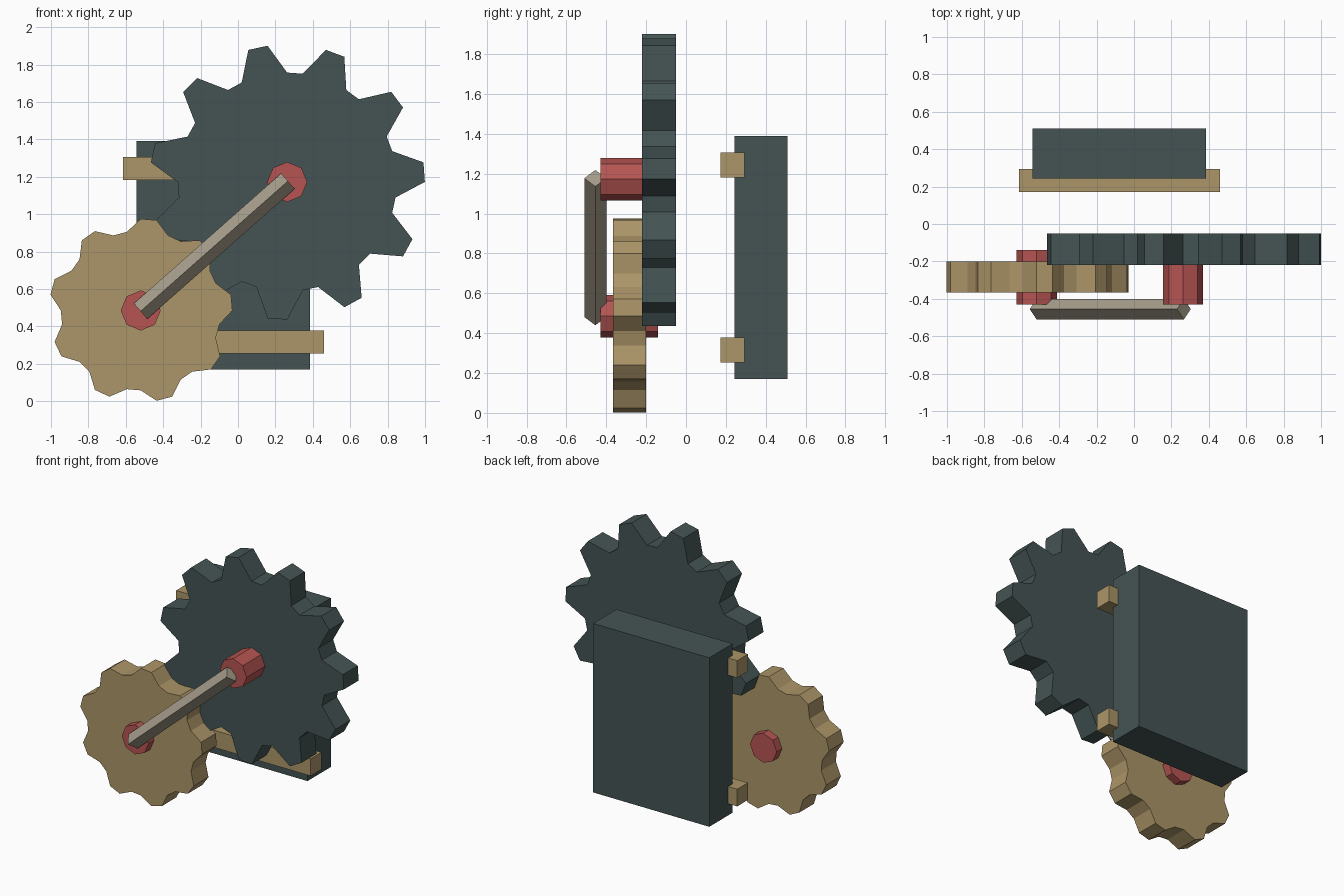
import bpy, bmesh
from math import sin, cos, radians, atan2, tau
from mathutils import Vector

cube = bpy.data.objects.get("Cube")
if cube:
    bpy.data.objects.remove(cube, do_unlink=True)


def material(name, rgb):
    """Flat material from sRGB bytes, stored as linear values."""
    colour = [((c / 255 + 0.055) / 1.055) ** 2.4 for c in rgb] + [1.0]
    mat = bpy.data.materials.new(name)
    mat.use_nodes = True
    mat.diffuse_color = colour
    mat.node_tree.nodes["Principled BSDF"].inputs["Base Color"].default_value = colour
    return mat


slate = material("dark slate", (69, 84, 84))
ochre = material("ochre", (172, 149, 104))
red = material("dusty red", (182, 85, 82))
taupe = material("pale taupe", (166, 157, 139))


def box(name, x, y, z, mat):
    bpy.ops.mesh.primitive_cube_add(size=1)
    ob = bpy.context.object
    ob.name = name
    ob.location = [sum(r) / 2 for r in (x, y, z)]
    ob.scale = [r[1] - r[0] for r in (x, y, z)]
    ob.data.materials.append(mat)


def prism(name, points, y, mat):
    """Extrude an outline in the XZ plane from y[0] to y[1]."""
    bm = bmesh.new()
    face = bm.faces.new([bm.verts.new((px, y[0], pz)) for px, pz in points])
    new = bmesh.ops.extrude_face_region(bm, geom=[face], use_keep_orig=True)["geom"]
    verts = [v for v in new if isinstance(v, bmesh.types.BMVert)]
    bmesh.ops.translate(bm, verts=verts, vec=(0, y[1] - y[0], 0))
    bmesh.ops.recalc_face_normals(bm, faces=bm.faces[:])
    mesh = bpy.data.meshes.new(name)
    bm.to_mesh(mesh)
    bm.free()
    mesh.materials.append(mat)
    bpy.context.collection.objects.link(bpy.data.objects.new(name, mesh))


def gear(name, centre, teeth, tip, root, phase, y, mat):
    """Each tooth pitch is split into four equal arcs: tip, flank, root, flank."""
    step = tau / teeth
    points = []
    for i in range(teeth):
        middle = radians(phase) + i * step
        for k, r in ((-1.5, root), (-0.5, tip), (0.5, tip), (1.5, root)):
            a = middle + k * step / 4
            points.append((centre[0] + r * cos(a), centre[1] + r * sin(a)))
    prism(name, points, y, mat)


def axle(name, centre, mat):
    points = [(centre[0] + 0.107 * cos(i * tau / 8), centre[1] + 0.107 * sin(i * tau / 8))
              for i in range(8)]
    prism(name, points, (-0.43, -0.14), mat)


large_centre, small_centre = (0.263, 1.172), (-0.52, 0.485)

# Gears and their octagonal axles
gear("large_gear", large_centre, 11, 0.736, 0.585, 102.3, (-0.22, -0.05), slate)
gear("small_gear", small_centre, 9, 0.49, 0.427, 85, (-0.367, -0.2), ochre)
axle("large_axle", large_centre, red)
axle("small_axle", small_centre, red)

# Diamond-section rod joining the axles
start = Vector((-0.521, -0.455, 0.481))
end = Vector((0.267, -0.455, 1.177))
span = end - start
bpy.ops.mesh.primitive_cylinder_add(vertices=4, radius=0.055, depth=span.length,
                                    location=(start + end) / 2,
                                    rotation=(0, atan2(span.x, span.z), 0))
rod = bpy.context.object
rod.name = "connecting_rod"
rod.data.materials.append(taupe)

# Back block with two cross bars
box("back_block", (-0.543, 0.385), (0.243, 0.51), (0.17, 1.39), slate)
for name, z in (("upper_bar", (1.182, 1.306)), ("lower_bar", (0.254, 0.378))):
    box(name, (-0.615, 0.46), (0.172, 0.294), z, ochre)
